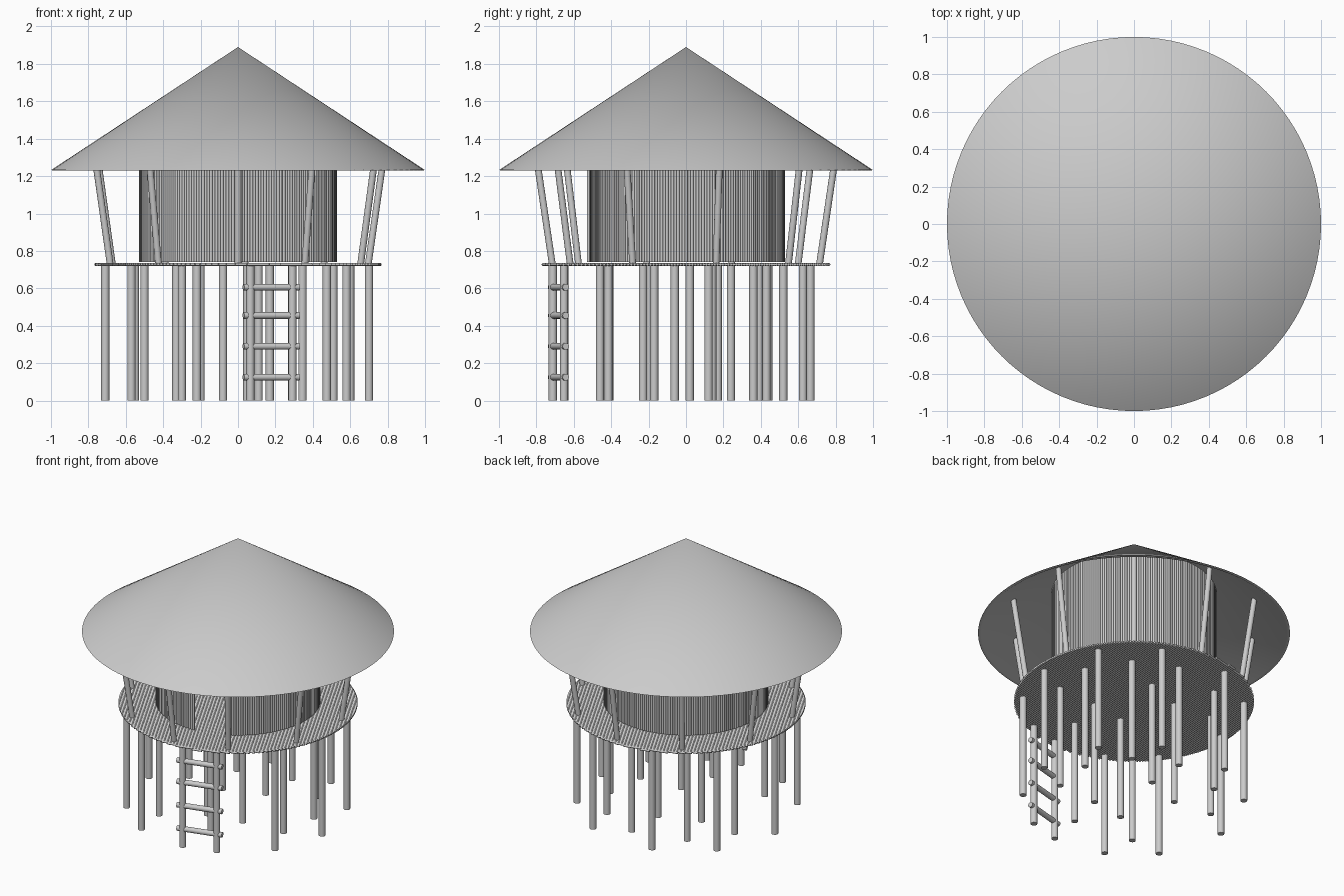
import bpy, bmesh, math
from mathutils import Vector

if "Cube" in bpy.data.objects:
    bpy.data.objects.remove(bpy.data.objects["Cube"])

TURN = math.radians(15)      # the whole hut is turned so its door faces -75 degrees
FRONT = -75


def polar(r, deg, z):
    a = math.radians(deg)
    return Vector((r * math.cos(a), r * math.sin(a), z))


def rods(name, segments, radius, sides):
    """One object made of capped round rods between point pairs."""
    bm = bmesh.new()
    for p, q in segments:
        p, q = Vector(p), Vector(q)
        d = q - p
        mat = d.to_track_quat('Z', 'Y').to_matrix().to_4x4()
        mat.translation = (p + q) / 2
        bmesh.ops.create_cone(bm, cap_ends=True, segments=sides, radius1=radius,
                              radius2=radius, depth=d.length, matrix=mat)
    return finish(name, bm)


def finish(name, bm):
    me = bpy.data.meshes.new(name)
    bm.to_mesh(me)
    bm.free()
    ob = bpy.data.objects.new(name, me)
    bpy.context.collection.objects.link(ob)
    bpy.ops.object.select_all(action='DESELECT')
    ob.select_set(True)
    bpy.context.view_layer.objects.active = ob
    bpy.ops.object.shade_smooth_by_angle(angle=math.radians(50))
    return ob


# conical roof: thin hollow shell spun from its profile
bm = bmesh.new()
profile = [(0, 0, 1.89), (1, 0, 1.232), (0.98, 0, 1.23), (0, 0, 1.872)]
vs = [bm.verts.new(p) for p in profile]
es = [bm.edges.new((vs[i], vs[i + 1])) for i in range(3)]
bmesh.ops.spin(bm, geom=vs + es, cent=(0, 0, 0), axis=(0, 0, 1),
               angle=2 * math.pi, steps=96)
bmesh.ops.remove_doubles(bm, verts=bm.verts, dist=0.0001)
bmesh.ops.recalc_face_normals(bm, faces=bm.faces)
finish("roof", bm)

# floor of parallel rods trimmed to a disc
R, ROD = 0.765, 0.0075
n = int(R / (2 * ROD))
u = Vector((math.cos(TURN), math.sin(TURN), 0))
v = Vector((-math.sin(TURN), math.cos(TURN), 0))
floor = []
for i in range(-n, n + 1):
    t = i * 2 * ROD
    h = math.sqrt(max(R * R - t * t, 0.001))
    c = v * t + Vector((0, 0, 0.7275))
    floor.append((c - u * h, c + u * h))
rods("floor", floor, ROD, 10)

# round wall of upright sticks, leaving a doorway at the front
DOOR, COUNT = 13, 205
step = (360 - 2 * DOOR) / (COUNT - 1)
angles = [FRONT + DOOR + i * step for i in range(COUNT)]
rods("wall", [(polar(0.522, a, 0.742), polar(0.522, a, 1.535)) for a in angles],
     0.008, 10)

# roof posts leaning outward
posts = [FRONT + s * a for a in (15, 51.5, 88, 125, 162) for s in (-1, 1)]
rods("roof_posts", [(polar(0.715, a, 0.73), polar(0.806, a, 1.345)) for a in posts],
     0.018, 16)

# stilts: outer, middle and inner groups
stilts = [(.58, -.415), (.70, -.06), (.60, .36), (.29, .625), (-.20, .665),
          (-.55, .44), (-.71, .02), (-.57, -.43), (-.30, -.65),
          (.11, -.46), (.475, -.17), (.51, .12), (.345, .39), (.06, .52),
          (-.31, .43), (-.50, .17), (-.33, -.41),
          (.17, -.19), (-.08, -.23), (-.22, .14), (.05, .24)]
rods("stilts", [((x, y, 0), (x, y, 0.722)) for x, y in stilts], 0.022, 16)

# ladder: two rails with rungs passing through them
a, b = Vector((.066, -.712, 0)), Vector((.291, -.652, 0))
up = Vector((0, 0, 0.722))
rods("ladder_rails", [(a, a + up), (b, b + up)], 0.022, 16)
over = (b - a).normalized() * 0.038
rods("ladder_rungs", [(a - over + Vector((0, 0, z)), b + over + Vector((0, 0, z)))
                      for z in (.125, .29, .455, .606)], 0.018, 16)
